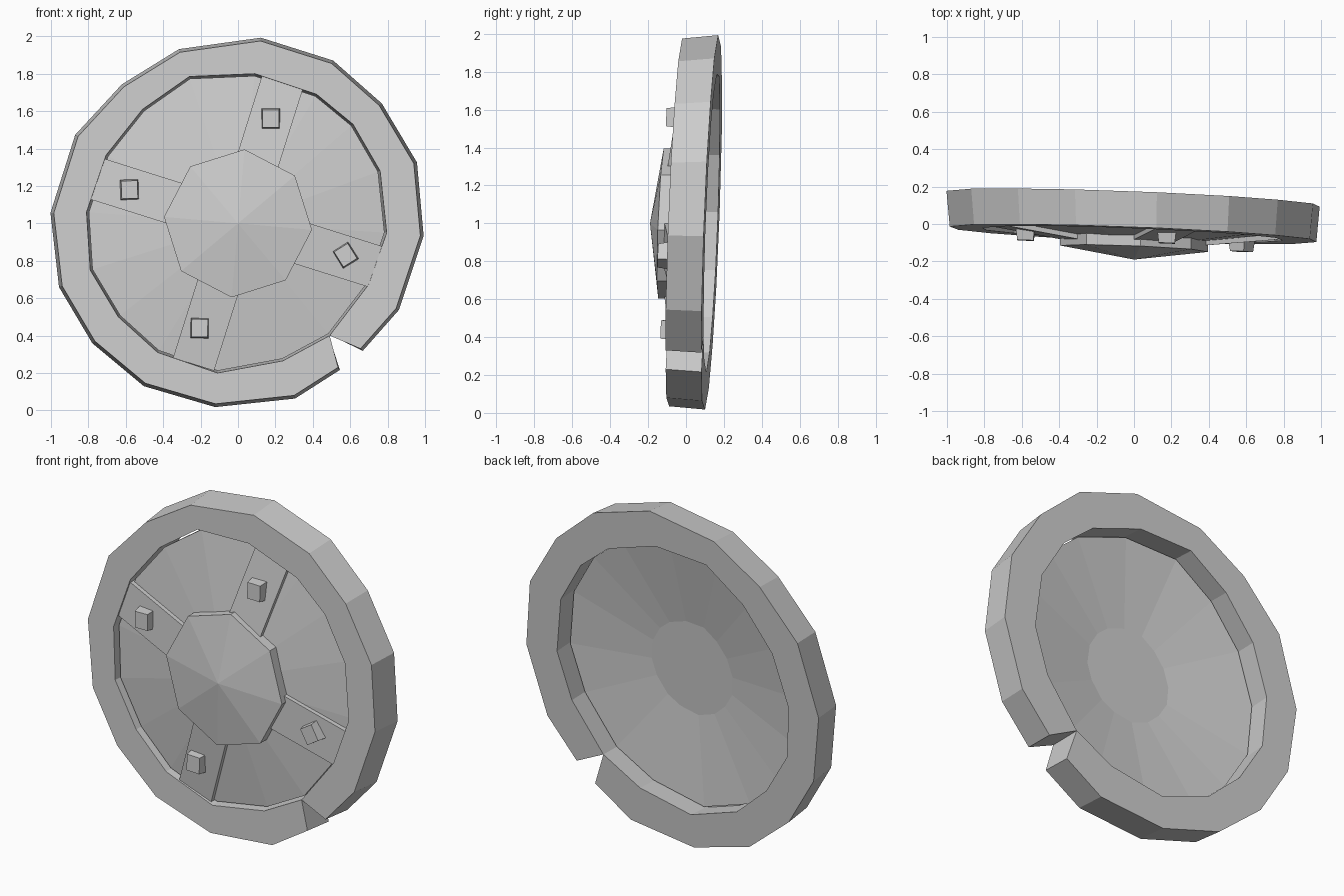
import bpy
from math import sin, cos, radians, hypot

if "Cube" in bpy.data.objects:
    bpy.data.objects.remove(bpy.data.objects["Cube"])


def place(x, z, h):
    """Shield-plane coordinates (centre origin, h towards the front) to the leaning world frame."""
    return (x, -0.055 - 0.04 * x + 0.04 * z - h, z + 1.0)


def build(name, verts, faces):
    me = bpy.data.meshes.new(name)
    me.from_pydata([place(*v) for v in verts], [], faces)
    me.validate()
    ob = bpy.data.objects.new(name, me)
    bpy.context.collection.objects.link(ob)
    bpy.context.view_layer.objects.active = ob
    bpy.ops.object.mode_set(mode='EDIT')
    bpy.ops.mesh.select_all(action='SELECT')
    bpy.ops.mesh.normals_make_consistent(inside=False)
    bpy.ops.object.mode_set(mode='OBJECT')
    return ob


def loft(name, loops, cap_start=None, cap_end=None):
    """Skin closed loops; each end is a flat cap, or a cone when an apex is given."""
    n = len(loops[0])
    verts = [v for lp in loops for v in lp]
    faces = [(k * n + i, k * n + (i + 1) % n, (k + 1) * n + (i + 1) % n, (k + 1) * n + i)
             for k in range(len(loops) - 1) for i in range(n)]
    for base, apex in ((0, cap_start), ((len(loops) - 1) * n, cap_end)):
        if apex is None:
            faces.append(tuple(range(base, base + n)))
        else:
            verts.append(apex)
            a = len(verts) - 1
            faces += [(base + i, base + (i + 1) % n, a) for i in range(n)]
    return build(name, verts, faces)


def loop(pts, s, h):
    return [(x * s, z * s, h) for x, z in pts]


def disc_h(x, z):
    return 0.07 - 0.131 * hypot(x, z)


# Uneven hand-cut outlines, counter-clockwise from the notch
outer = [(.655, -.67), (.845, -.455), (.975, -.065), (.94, .32), (.755, .63), (.5, .855),
         (.12, .975), (-.31, .915), (-.61, .73), (-.855, .465), (-.985, .055), (-.94, -.335),
         (-.765, -.63), (-.495, -.855), (-.12, -.965), (.30, -.92), (.535, -.77)]
inner = [(.49, -.60), (.70, -.325), (.795, -.05), (.76, .28), (.615, .53), (.42, .69),
         (.09, .80), (-.26, .785), (-.51, .61), (-.705, .365), (-.81, .06), (-.79, -.25),
         (-.64, -.50), (-.43, -.69), (-.11, -.80), (.24, -.735)]

# Rim: square section swept from one side of the notch to the other
n = len(outer)
closed = inner + inner[:1]
verts = loop(outer, 1, 0) + loop(closed, 1, 0) + loop(closed, .985, -.19) + loop(outer, 1.018, -.19)
faces = [(a * n + i, a * n + i + 1, b * n + i + 1, b * n + i)
         for a, b in ((0, 1), (1, 2), (2, 3), (3, 0)) for i in range(n - 1)]
faces += [(j, n + j, 2 * n + j, 3 * n + j) for j in (0, n - 1)]
build("rim", verts, faces)

# Shallow conical board set inside the rim
loft("board", [loop(inner, .985, -.065), loop(inner, .985, -.035)], (0, 0, .035), (0, 0, .07))

# Central boss: eight-sided drum with a low point
octagon = [(.397 * cos(radians(45 * k - 5)), .397 * sin(radians(45 * k - 5))) for k in range(8)]
loft("boss", [loop(octagon, 1, 0), loop(octagon, 1, .077)], None, (0, 0, .135))

# Four straps, each with a tapered stud
studs = [(.575, -.17, 32), (.175, .56, 0), (-.58, .18, 2), (-.205, -.56, -1)]
for k, (sx, sz, turn) in enumerate(studs):
    a = radians(90 * k - 17.5)
    corners = [(r * cos(a) - w * sin(a), r * sin(a) + w * cos(a))
               for r, w in ((.32, -.115), (.79, -.115), (.79, .115), (.32, .115))]
    loft(f"strap_{k + 1}", [[(x, z, disc_h(x, z) + d) for x, z in corners] for d in (-.02, .024)])
    t = radians(turn)
    square = [(u * cos(t) - v * sin(t), u * sin(t) + v * cos(t))
              for u, v in ((-.05, -.055), (.05, -.055), (.05, .055), (-.05, .055))]
    loft(f"stud_{k + 1}", [[(sx + x * s, sz + z * s, h) for x, z in square]
                           for s, h in ((1, 0), (.86, .063))])
